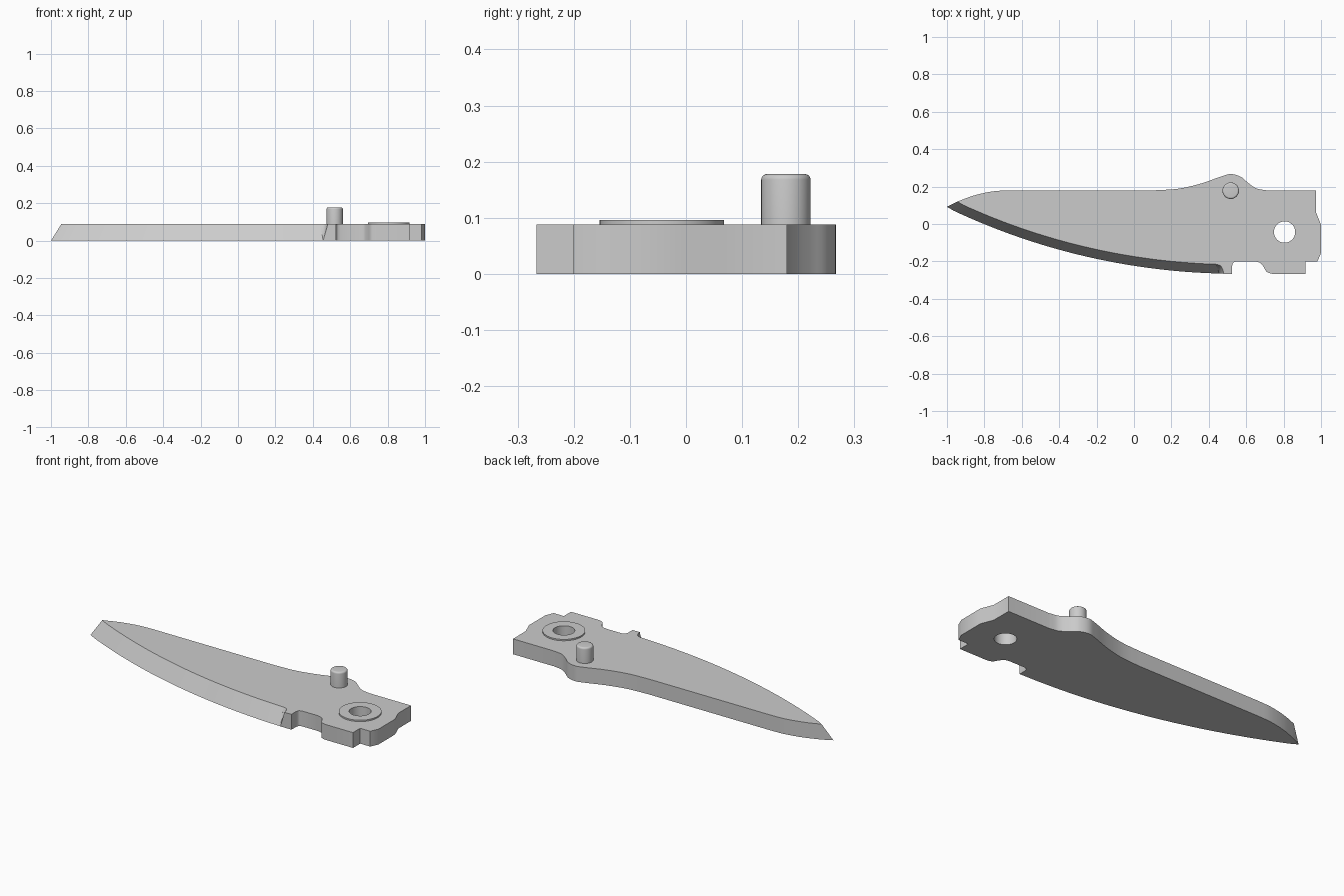
import bpy
import bmesh
import math
from mathutils import Vector

THICK = 0.088
PIVOT = (0.805, -0.043)
PIN = (0.517, 0.178)

cube = bpy.data.objects.get("Cube")
if cube:
    bpy.data.objects.remove(cube)

steel = bpy.data.materials.new("brushed grey steel")
steel.use_nodes = True
GREY = (0.6, 0.6, 0.6, 1)
steel.diffuse_color = GREY
steel.node_tree.nodes["Principled BSDF"].inputs["Base Color"].default_value = GREY


def finish(name, bm):
    """Turn a bmesh into a named steel object with crisp edges."""
    bmesh.ops.remove_doubles(bm, verts=bm.verts, dist=1e-5)
    bmesh.ops.recalc_face_normals(bm, faces=bm.faces)
    mesh = bpy.data.meshes.new(name)
    bm.to_mesh(mesh)
    bm.free()
    mesh.materials.append(steel)
    ob = bpy.data.objects.new(name, mesh)
    bpy.context.collection.objects.link(ob)
    return ob


def smooth(ob):
    bpy.ops.object.select_all(action="DESELECT")
    ob.select_set(True)
    bpy.context.view_layer.objects.active = ob
    bpy.ops.object.shade_smooth_by_angle(angle=math.radians(30))


def rounded(points, steps=5):
    """Catmull-Rom curve through the points."""
    p = [Vector(q) for q in points]
    p = [2 * p[0] - p[1]] + p + [2 * p[-1] - p[-2]]
    out = []
    for a, b, c, d in zip(p, p[1:], p[2:], p[3:]):
        for i in range(steps):
            t = i / steps
            out.append(0.5 * (2 * b + (c - a) * t + (2 * a - 5 * b + 4 * c - d) * t * t
                              + (3 * b - a - 3 * c + d) * t ** 3))
    return out + [p[-2]]


def lathe(name, profile, centre, segments=48):
    """Spin a closed (radius, height) profile about a vertical axis."""
    bm = bmesh.new()
    rings = []
    for i in range(segments):
        a = math.tau * i / segments
        rings.append([bm.verts.new((centre[0] + r * math.cos(a),
                                    centre[1] + r * math.sin(a), z)) for r, z in profile])
    n = len(profile)
    for i in range(segments):
        p, q = rings[i], rings[(i + 1) % segments]
        for j in range(n):
            k = (j + 1) % n
            bm.faces.new((p[j], q[j], q[k], p[k]))
    bmesh.ops.dissolve_degenerate(bm, dist=1e-6, edges=bm.edges)
    return finish(name, bm)


# Cutting edge: two concentric arcs, the upper one set in to form the grind
arc_centre = Vector((0.55, 3.304))
R_LOW, R_TOP = 3.57, 3.521
START, END = Vector((-1, 0.092)), Vector((-0.945, 0.12))


def on_arc(x, radius):
    return Vector((x, arc_centre.y - math.sqrt(radius ** 2 - (x - arc_centre.x) ** 2)))


pairs = [(START, END)]
N = 40
for i in range(1, N + 1):
    t = i / N
    pairs.append((on_arc(-1 + 1.455 * t, R_LOW), on_arc(-0.945 + 1.385 * t, R_TOP)))

# Rounded run-out at the end of the grind
low_end = pairs[-1][0]
for q in rounded([(0.44, -0.215), (0.462, -0.223), (0.474, -0.242), (0.48, -0.266)]):
    pairs.append((low_end, q))

# Heel, notch, tang and back
outline = [(0.525, -0.266)]
outline += rounded([(0.525, -0.222), (0.531, -0.207), (0.547, -0.2)], 4)
outline += rounded([(0.645, -0.2), (0.675, -0.208), (0.693, -0.23),
                    (0.71, -0.256), (0.737, -0.266)])
outline += [(0.916, -0.266), (0.916, -0.201), (0.98, -0.201), (1, -0.155),
            (1, -0.005), (0.972, 0.065), (0.972, 0.18)]
outline += rounded([(0.71, 0.18), (0.655, 0.19), (0.61, 0.22), (0.57, 0.253),
                    (0.517, 0.267), (0.46, 0.252), (0.36, 0.217),
                    (0.24, 0.189), (0.11, 0.18)])
outline += rounded([(-0.66, 0.18), (-0.75, 0.175), (-0.85, 0.154), END])
pairs += [(Vector(q), Vector(q)) for q in outline]

# Blade body
bm = bmesh.new()
ring_low, ring_top = [], []
for ring, side, z in ((ring_low, 0, 0), (ring_top, 1, THICK)):
    for pair in pairs:
        co = Vector((pair[side].x, pair[side].y, z))
        if ring and (ring[-1].co - co).length < 1e-5:
            ring.append(ring[-1])
        elif ring and (ring[0].co - co).length < 1e-5:
            ring.append(ring[0])
        else:
            ring.append(bm.verts.new(co))
for ring in (ring_low, ring_top):
    bm.faces.new(list(dict.fromkeys(ring)))
for i in range(len(pairs)):
    k = (i + 1) % len(pairs)
    corners = list(dict.fromkeys((ring_low[i], ring_low[k], ring_top[k], ring_top[i])))
    if len(corners) > 2:
        bm.faces.new(corners)
blade = finish("blade", bm)

# Pivot hole through the blade
bm = bmesh.new()
bmesh.ops.create_cone(bm, cap_ends=True, segments=48, radius1=0.057, radius2=0.057, depth=1)
bmesh.ops.translate(bm, verts=bm.verts, vec=(*PIVOT, 0))
cutter = finish("pivot_hole_cutter", bm)
cutter.hide_render = True
hole = blade.modifiers.new("pivot hole", "BOOLEAN")
hole.operation = "DIFFERENCE"
hole.solver = "EXACT"
hole.object = cutter
bpy.context.view_layer.objects.active = blade
bpy.ops.object.modifier_apply(modifier=hole.name)
bpy.data.objects.remove(cutter)
smooth(blade)

# Raised washer round the pivot
washer = lathe("pivot_washer", [(0.057, THICK), (0.111, THICK), (0.111, 0.096), (0.057, 0.096)], PIVOT)
smooth(washer)

# Thumb pin with a softened top edge
pin_profile = [(0, 0.08), (0.044, 0.08)]
for i in range(6):
    a = math.pi / 2 * i / 5
    pin_profile.append((0.034 + 0.01 * math.cos(a), 0.168 + 0.01 * math.sin(a)))
pin = lathe("thumb_pin", pin_profile + [(0, 0.178)], PIN)
smooth(pin)
